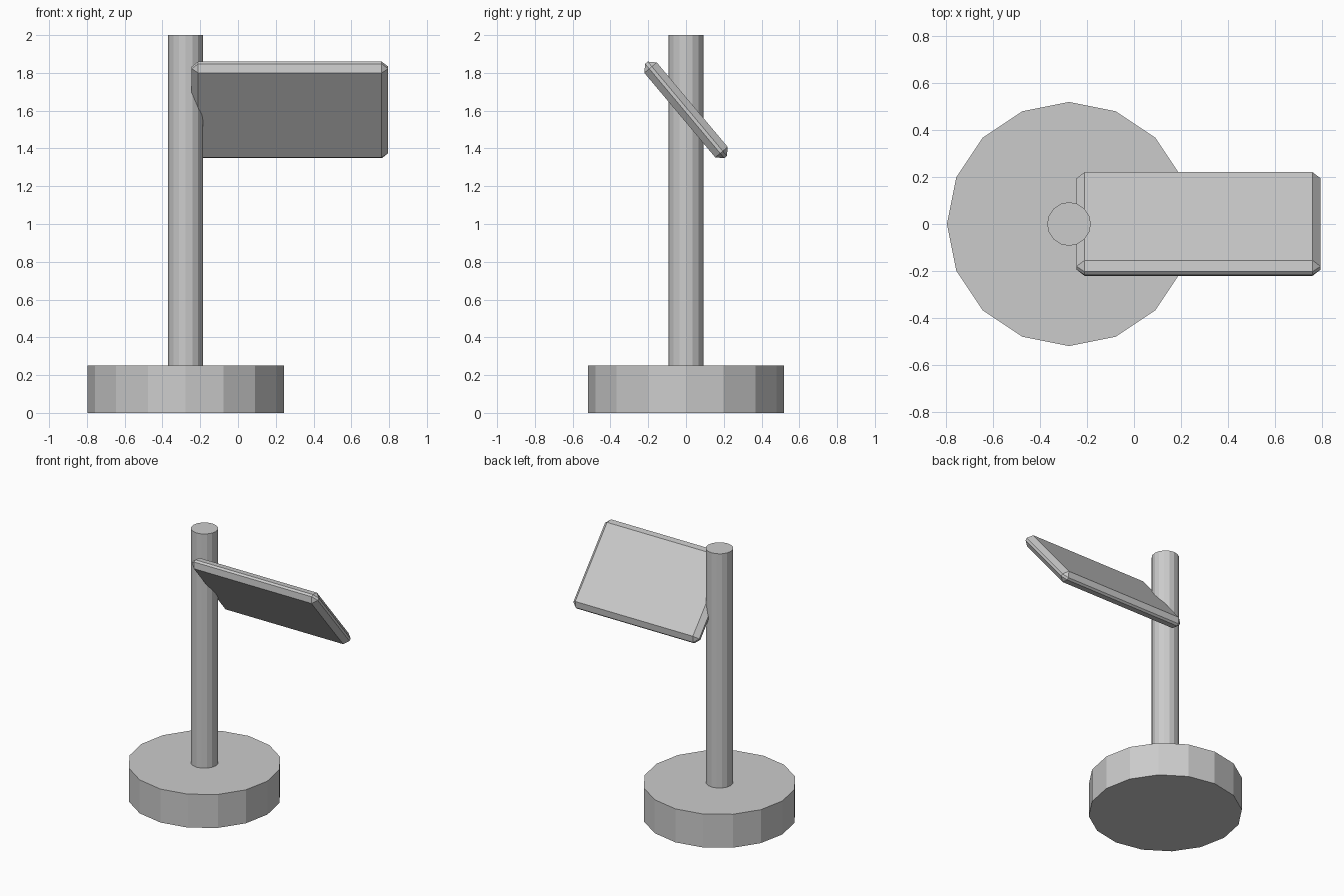
import bpy
import math

if "Cube" in bpy.data.objects:
    bpy.data.objects.remove(bpy.data.objects["Cube"])

AXIS_X = -0.277  # shared centre of base and post


def cylinder(name, radius, z0, z1, sides=16):
    # vertices start on the x and y axes
    bpy.ops.mesh.primitive_cylinder_add(
        vertices=sides, radius=radius, depth=z1 - z0,
        location=(AXIS_X, 0, (z0 + z1) / 2))
    obj = bpy.context.object
    obj.name = name
    return obj


# Low-poly round foot and upright post
cylinder("base", 0.52, 0.0, 0.25)
cylinder("post", 0.093, 0.2, 2.0)

# Tilted panel with chamfered edges, running into the post
bpy.ops.mesh.primitive_cube_add(size=1, location=(0.275, 0, 1.604))
panel = bpy.context.object
panel.name = "panel"
panel.scale = (1.04, 0.652, 0.086)
bpy.ops.object.transform_apply(location=False, rotation=False, scale=True)
panel.rotation_euler.x = math.radians(-50)
bevel = panel.modifiers.new("chamfer", 'BEVEL')
bevel.width = 0.034
bevel.segments = 1
